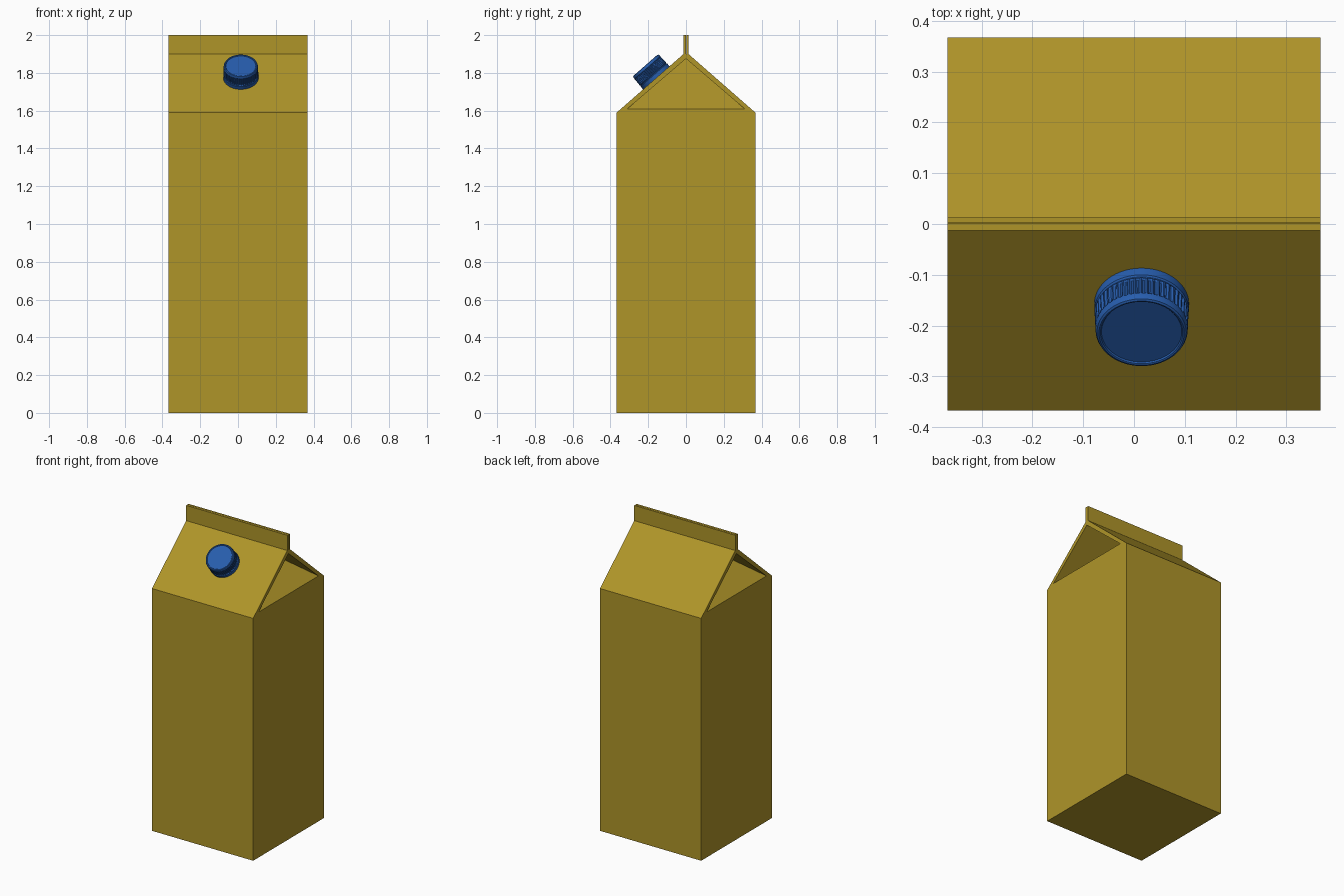
import bpy, bmesh, math
from mathutils import Vector

if "Cube" in bpy.data.objects:
    bpy.data.objects.remove(bpy.data.objects["Cube"])

W = 0.367                      # half width and depth
EAVE, RIDGE, TOP = 1.59, 1.90, 2.0


def material(name, color):
    m = bpy.data.materials.new(name)
    m.diffuse_color = (*color, 1)
    m.use_nodes = True
    m.node_tree.nodes["Principled BSDF"].inputs["Base Color"].default_value = m.diffuse_color
    return m


def finish(name, bm, mat):
    bmesh.ops.recalc_face_normals(bm, faces=bm.faces)
    me = bpy.data.meshes.new(name)
    bm.to_mesh(me)
    bm.free()
    me.materials.append(mat)
    ob = bpy.data.objects.new(name, me)
    bpy.context.collection.objects.link(ob)
    return ob


gold = material("carton_gold", (0.43, 0.30, 0.022))
blue = material("cap_blue", (0.02, 0.11, 0.42))

# Carton body with gable roof and folded-in gussets on both ends
bm = bmesh.new()
outer = {"bl": (-W, 0), "br": (W, 0), "er": (W, EAVE), "rr": (0.013, RIDGE),
         "rl": (-0.013, RIDGE), "el": (-W, EAVE)}
inner = {"A": (-0.31, 1.61), "B": (0.31, 1.61), "C": (0, 1.875)}
ends = []
for s in (-1, 1):
    v = {k: bm.verts.new((s * W, y, z)) for k, (y, z) in {**outer, **inner}.items()}
    v["P"] = bm.verts.new((s * (W - 0.33), 0, 1.875))
    for f in ("bl br er B A el", "er rr C B", "el A C rl", "rr rl C",
              "A B P", "B C P", "C A P"):
        bm.faces.new([v[k] for k in f.split()])
    ends.append(v)
names = list(outer)
for a, b in zip(names, names[1:] + names[:1]):
    bm.faces.new((ends[0][a], ends[0][b], ends[1][b], ends[1][a]))
finish("carton", bm, gold)

# Top seal: two sheets pressed together
for side, y0, y1 in (("front", -0.013, 0.001), ("back", 0.003, 0.013)):
    bm = bmesh.new()
    bmesh.ops.create_cube(bm, size=1)
    for v in bm.verts:
        v.co = (v.co.x * 2 * W, (y0 + y1) / 2 + v.co.y * (y1 - y0),
                (RIDGE - 0.008 + TOP) / 2 + v.co.z * (TOP - RIDGE + 0.008))
    finish("seal_" + side, bm, gold)

# Screw cap: lathed profile (radius, height, rib depth)
profile = [(0.093, -0.004, 0), (0.093, 0.020, 0), (0.090, 0.023, 0), (0.090, 0.026, 0),
           (0.0925, 0.028, 0), (0.0925, 0.031, 0.004), (0.091, 0.068, 0.004),
           (0.091, 0.072, 0), (0.0905, 0.080, 0), (0.088, 0.086, 0),
           (0.084, 0.088, 0), (0.081, 0.087, 0), (0.079, 0.084, 0)]
N = 192
bm = bmesh.new()
rings = []
for r, h, d in profile:
    ring = []
    for i in range(N):
        a = 2 * math.pi * i / N
        q = r - (d if i % 4 > 1 else 0)
        ring.append(bm.verts.new((q * math.cos(a), q * math.sin(a), h)))
    rings.append(ring)
for lo, hi in zip(rings, rings[1:]):
    for i in range(N):
        j = (i + 1) % N
        bm.faces.new((lo[i], lo[j], hi[j], hi[i]))
bm.faces.new(rings[0])
bm.faces.new(rings[-1])
cap = finish("screw_cap", bm, blue)
normal = Vector((0, -(RIDGE - EAVE), W - 0.013)).normalized()
cap.rotation_euler = (math.atan2(-normal.y, normal.z), 0, 0)
cap.location = (0.015, -0.157, EAVE + (W - 0.157) * (RIDGE - EAVE) / (W - 0.013))
bpy.context.view_layer.objects.active = cap
cap.select_set(True)
bpy.ops.object.shade_smooth_by_angle(angle=math.radians(30))
